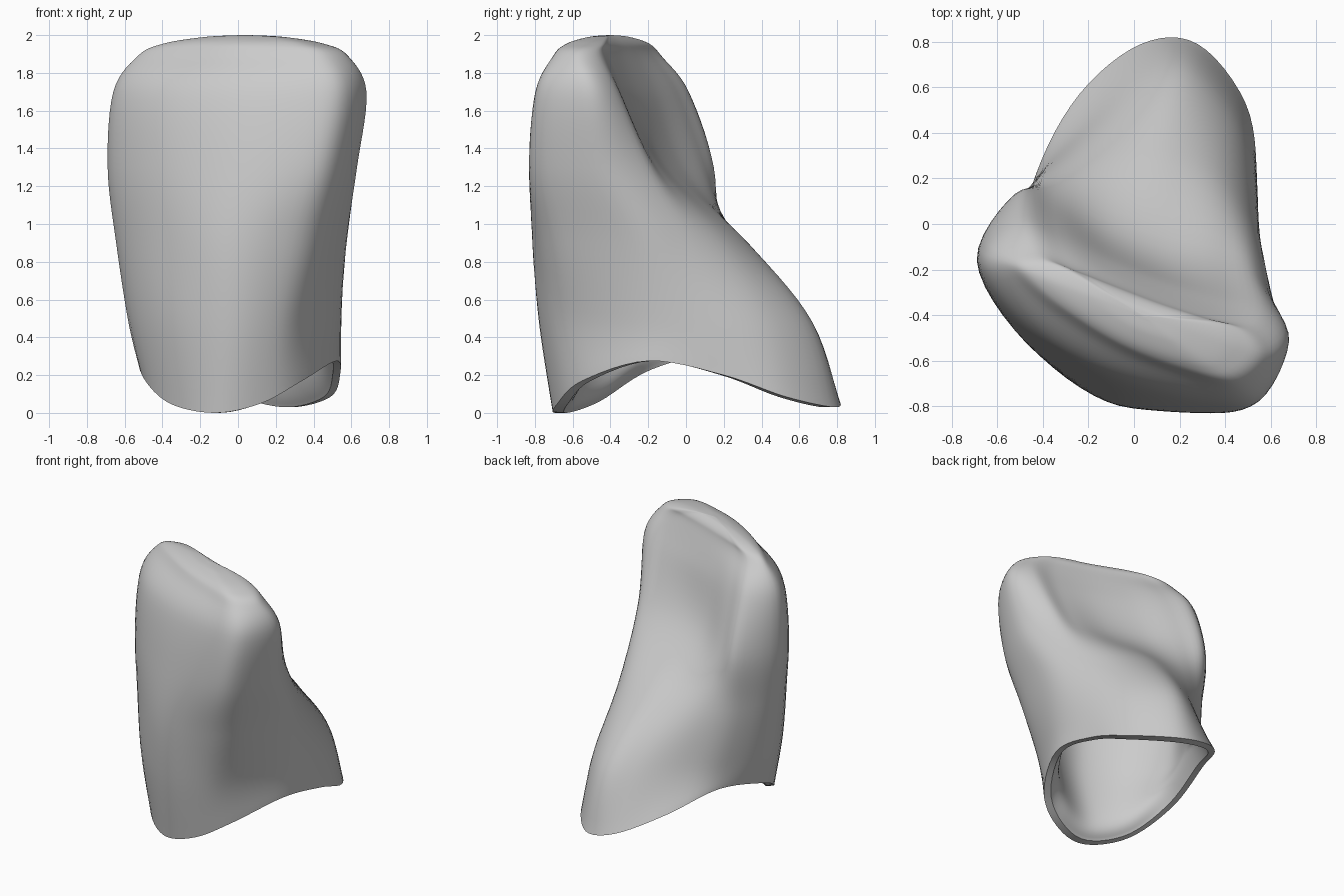
import bpy, bmesh
from math import radians
from mathutils import Vector

cube = bpy.data.objects.get("Cube")
if cube:
    bpy.data.objects.remove(cube)

AROUND, UPWARD = 6, 7  # smooth steps between control points


def spline(p0, p1, p2, p3, t):
    """Catmull-Rom blend of four points."""
    return 0.5 * (2 * p1 + (p2 - p0) * t + (2 * p0 - 5 * p1 + 4 * p2 - p3) * t ** 2
                  + (3 * p1 - p0 - 3 * p2 + p3) * t ** 3)


def section(points, height):
    """Closed section; height is one value or one value per point."""
    heights = height if isinstance(height, list) else [height] * len(points)
    return [Vector((x, y, z)) for (x, y), z in zip(points, heights)]


def inset(ring, factor, lift=0):
    """Copy of a section scaled in plan about its middle and raised."""
    middle = sum(ring, Vector()) / len(ring)
    result = []
    for p in ring:
        q = middle.lerp(p, factor)
        q.z = p.z + lift
        result.append(q)
    return result


def smooth_ring(ring):
    n = len(ring)
    return [spline(ring[i - 1], ring[i], ring[(i + 1) % n], ring[(i + 2) % n], s / AROUND)
            for i in range(n) for s in range(AROUND)]


def smooth_stack(rings):
    rings = [smooth_ring(r) for r in rings]
    last = len(rings) - 1
    stack = []
    for i in range(last):
        four = [rings[max(i - 1, 0)], rings[i], rings[i + 1], rings[min(i + 2, last)]]
        for s in range(UPWARD):
            stack.append([spline(*ps, s / UPWARD) for ps in zip(*four)])
    return stack + [rings[last]]


# Sections run from the front middle, past +x, the back and -x
margin = section(
    [(-.13, -.69), (.12, -.68), (.34, -.55), (.52, -.2), (.54, .2), (.49, .53),
     (.28, .79), (.03, .79), (-.24, .57), (-.43, .22), (-.52, -.2), (-.38, -.5)],
    [0, .05, .17, .275, .2, .085, .03, .08, .21, .32, .23, .06])
neck = section(
    [(-.1, -.765), (.17, -.74), (.35, -.59), (.52, -.22), (.54, .13), (.45, .44),
     (.23, .66), (.01, .61), (-.25, .4), (-.45, .16), (-.58, -.2), (-.41, -.56)], .48)
waist = section(
    [(-.12, -.78), (.2, -.8), (.43, -.68), (.57, -.28), (.53, -.02), (.38, .2),
     (.15, .32), (-.08, .31), (-.32, .24), (-.52, .1), (-.645, -.18), (-.46, -.53)], .9)
hollow = section(
    [(-.1, -.75), (.29, -.83), (.51, -.77), (.63, -.45), (.54, -.21), (.38, -.15),
     (.12, -.1), (-.12, -.02), (-.35, .1), (-.52, .13), (-.69, -.16), (-.48, -.51)], 1.3)
shoulder = section(
    [(-.1, -.67), (.3, -.78), (.55, -.77), (.68, -.52), (.58, -.37), (.4, -.34),
     (.15, -.27), (-.1, -.17), (-.33, -.05), (-.5, .01), (-.66, -.17), (-.47, -.45)], 1.7)
edge = section(
    [(-.08, -.55), (.22, -.66), (.45, -.7), (.58, -.58), (.52, -.46), (.35, -.41),
     (.13, -.34), (-.08, -.26), (-.28, -.18), (-.43, -.13), (-.53, -.19), (-.38, -.36)], 1.89)

# Outer wall closes over the biting edge
outer = smooth_stack([margin, neck, waist, hollow, shoulder, edge, inset(edge, .76, .065),
                      inset(edge, .38, .1), inset(edge, .04, .11)])

# Inner wall has a rounded ledge near the rim and closes as a blunt pocket
inner = smooth_stack([inset(margin, .92), inset(margin, .83, .12), inset(neck, .8, .05),
                      inset(waist, .71), inset(hollow, .57), inset(hollow, .38, .18),
                      inset(hollow, .05, .23)])

# One strip of sections: pocket tip, down to the rim, then up the outside
bm = bmesh.new()
loops = [[bm.verts.new(p) for p in ring] for ring in inner[::-1] + outer]
for low, high in zip(loops, loops[1:]):
    for i in range(len(low)):
        bm.faces.new((low[i - 1], low[i], high[i], high[i - 1]))
bm.faces.new(loops[0])
bm.faces.new(loops[-1])
bmesh.ops.recalc_face_normals(bm, faces=bm.faces)
mesh = bpy.data.meshes.new("tooth_crown")
bm.to_mesh(mesh)
bm.free()

# Plain grey material
grey = bpy.data.materials.new("plain_grey")
grey.use_nodes = True
colour = (.6, .6, .6, 1)
grey.diffuse_color = colour
grey.node_tree.nodes["Principled BSDF"].inputs["Base Color"].default_value = colour
mesh.materials.append(grey)

crown = bpy.data.objects.new("tooth_crown", mesh)
bpy.context.collection.objects.link(crown)
bpy.context.view_layer.objects.active = crown
crown.select_set(True)
bpy.ops.object.shade_smooth_by_angle(angle=radians(45))
